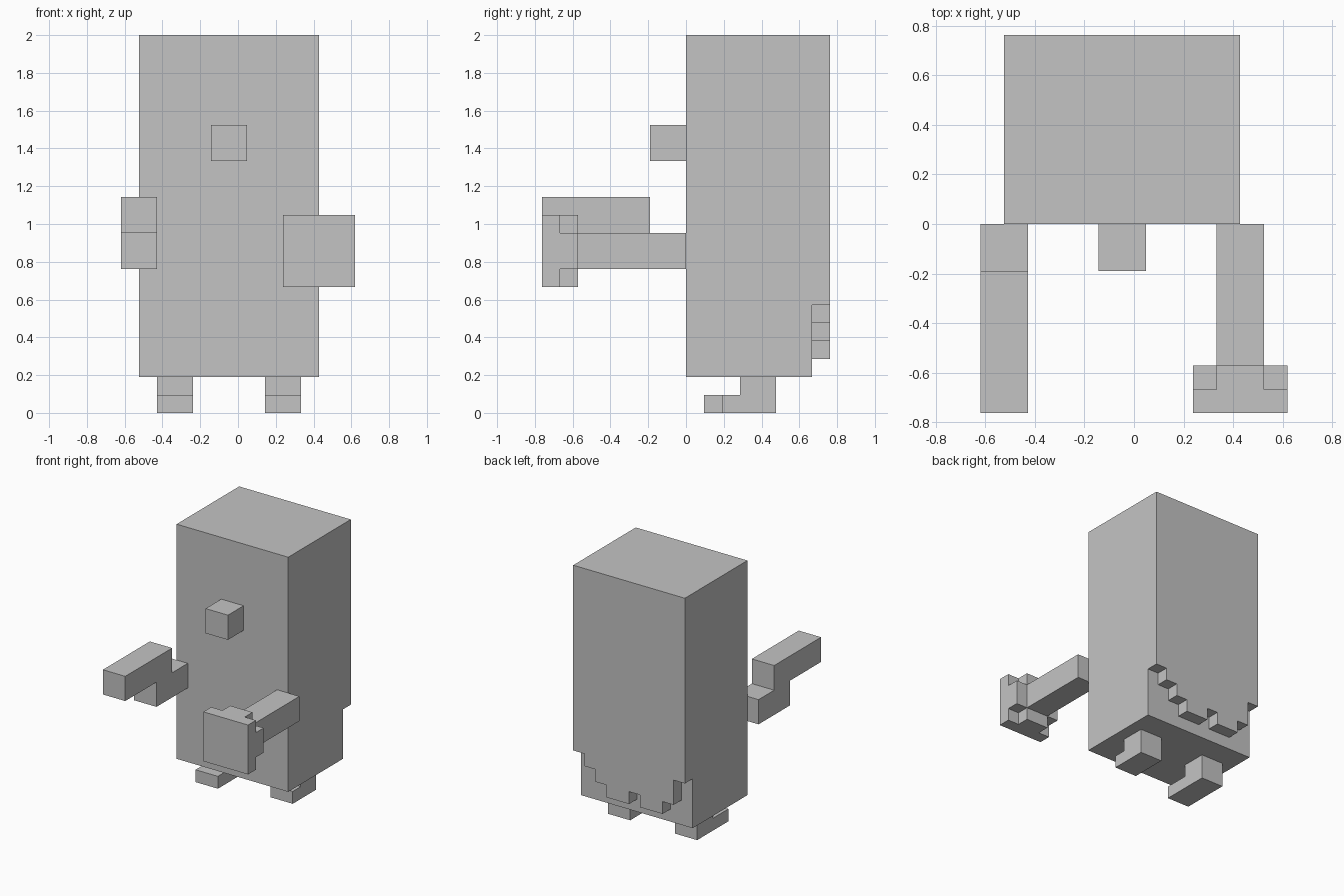
import bpy
import bmesh
from mathutils import Vector

U = 2 / 21  # size of one block

cube = bpy.data.objects.get("Cube")
if cube:
    bpy.data.objects.remove(cube, do_unlink=True)

grey = bpy.data.materials.new("plain grey")
grey.use_nodes = True
colour = (0.55, 0.55, 0.55, 1)
grey.diffuse_color = colour
grey.node_tree.nodes["Principled BSDF"].inputs["Base Color"].default_value = colour


def extrude_profile(name, points, axis, depth):
    """Flat outline (in blocks) pushed along an axis by depth blocks."""
    bm = bmesh.new()
    face = bm.faces.new([bm.verts.new(Vector(p) * U) for p in points])
    result = bmesh.ops.extrude_face_region(bm, geom=[face])
    moved = [v for v in result["geom"] if isinstance(v, bmesh.types.BMVert)]
    bmesh.ops.translate(bm, verts=moved, vec=Vector(axis) * depth * U)
    bmesh.ops.recalc_face_normals(bm, faces=bm.faces)
    mesh = bpy.data.meshes.new(name)
    bm.to_mesh(mesh)
    bm.free()
    mesh.materials.append(grey)
    obj = bpy.data.objects.new(name, mesh)
    bpy.context.collection.objects.link(obj)
    return obj


def box(name, x, y, z):
    """Box from (low, high) block ranges."""
    outline = [(x[0], y[0], z[0]), (x[1], y[0], z[0]),
               (x[1], y[0], z[1]), (x[0], y[0], z[1])]
    return extrude_profile(name, outline, (0, 1, 0), y[1] - y[0])


def side_profile(name, x, outline):
    """Outline in (y, z) pushed along x."""
    return extrude_profile(name, [(x[0], y, z) for y, z in outline],
                           (1, 0, 0), x[1] - x[0])


# Body and nose
LEFT, RIGHT = 4.5, -5.5
box("body", (RIGHT, LEFT), (0, 7), (2, 21))
box("nose", (-1.5, 0.5), (-2, 0), (14, 16))

# Back layer with a ragged hem, one step height per column
hem = [6, 4, 3, 3, 4, 3, 3, 4, 5, 6]
outline = [(LEFT, 7, 21), (RIGHT, 7, 21)]
for i, z in enumerate(hem):
    for x in (RIGHT + i, RIGHT + i + 1):
        point = (x, 7, z)
        # Runs of equal height share one edge
        if len(outline) > 3 and outline[-1][2] == outline[-2][2] == z:
            outline[-1] = point
        elif outline[-1] != point:
            outline.append(point)
extrude_profile("back_layer", outline, (0, 1, 0), 1)

# Feet, with toes of different lengths
for name, x, toe in (("right_foot", -4.5, 1), ("left_foot", 1.5, 2)):
    side_profile(name, (x, x + 2),
                 [(toe, 0), (5, 0), (5, 2), (3, 2), (3, 1), (toe, 1)])

# Right arm, stepped up towards the hand
side_profile("right_arm", (-6.5, -4.5),
             [(0, 8), (0, 10), (-2, 10), (-2, 12),
              (-8, 12), (-8, 10), (-4, 10), (-4, 8)])

# Left arm, ending in a cross and a square plate
box("left_arm", (3.5, 5.5), (-6, 0), (8, 10))
cross = [(-1, -2), (1, -2), (1, -1), (2, -1), (2, 1), (1, 1),
         (1, 2), (-1, 2), (-1, 1), (-2, 1), (-2, -1), (-1, -1)]
extrude_profile("left_hand_cross", [(LEFT + x, -7, 9 + z) for x, z in cross],
                (0, 1, 0), 1)
box("left_hand_plate", (2.5, 6.5), (-8, -7), (7, 11))
